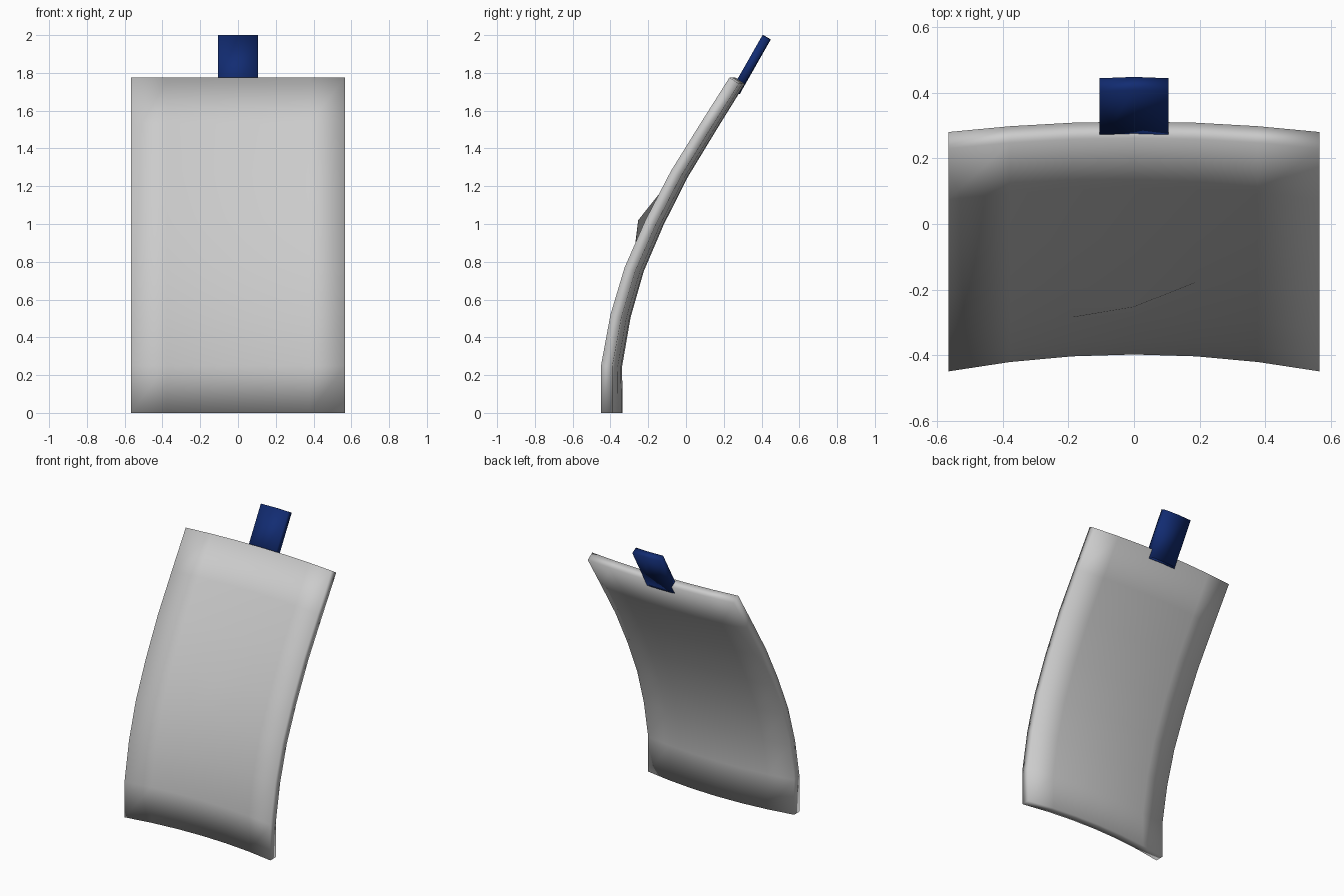
import bpy
import bmesh
from mathutils import Vector

cube = bpy.data.objects.get("Cube")
if cube:
    bpy.data.objects.remove(cube, do_unlink=True)


def material(name, rgb):
    m = bpy.data.materials.new(name)
    m.use_nodes = True
    m.diffuse_color = (*rgb, 1)
    m.node_tree.nodes["Principled BSDF"].inputs["Base Color"].default_value = (*rgb, 1)
    return m


grey = material("light grey", (0.6, 0.6, 0.6))
blue = material("dark blue", (0.006, 0.025, 0.17))


def curved_slab(name, profile, half_width, thickness, sag, cols, mat, bump=0):
    """Loft a slab along a (y, z) front profile, bowed backward across x."""
    pts = [Vector(p) for p in profile]
    last = len(pts) - 1
    bm = bmesh.new()
    rings = []
    for r, p in enumerate(pts):
        tangent = (pts[min(r + 1, last)] - pts[max(r - 1, 0)]).normalized()
        back = p + Vector((tangent.y, -tangent.x)) * thickness
        bow = sag[0] + (sag[1] - sag[0]) * r / last
        ring = []
        for layer, (y, z) in enumerate((p, back)):
            order = range(cols + 1) if layer == 0 else range(cols, -1, -1)
            for c in order:
                u = 2 * c / cols - 1
                ring.append(bm.verts.new((u * half_width, y + bow * (1 - u * u), z)))
        rings.append(ring)
    n = 2 * (cols + 1)
    # Front, sides and back
    for a, b in zip(rings, rings[1:]):
        for i in range(n):
            j = (i + 1) % n
            bm.faces.new((a[i], a[j], b[j], b[i]))
    # Bottom and top rims
    for ring in (rings[0], rings[-1]):
        for c in range(cols):
            bm.faces.new((ring[c], ring[c + 1], ring[n - 2 - c], ring[n - 1 - c]))
    bmesh.ops.recalc_face_normals(bm, faces=bm.faces[:])
    bm.normal_update()
    normals = [v.normal.copy() for v in bm.verts]
    # One raised point in the middle of the front, softened by the old normals
    if bump:
        rings[(last + 1) // 2][cols // 2].co.y -= bump
    mesh = bpy.data.meshes.new(name)
    bm.to_mesh(mesh)
    bm.free()
    mesh.materials.append(mat)
    mesh.shade_smooth()
    mesh.normals_split_custom_set_from_vertices(normals)
    obj = bpy.data.objects.new(name, mesh)
    bpy.context.collection.objects.link(obj)
    return obj


# Large curved panel
panel_profile = [(-0.45, 0), (-0.45, 0.25), (-0.40, 0.52), (-0.325, 0.77),
                 (-0.215, 1.02), (-0.08, 1.28), (0.075, 1.53), (0.23, 1.775)]
curved_slab("curved_panel", panel_profile, 0.567, 0.06, (0.055, 0.032), 6, grey, 0.08)

# Tab rising out of the top edge
curved_slab("top_tab", [(0.24, 1.71), (0.405, 2.0)], 0.106, 0.046, (0.004, 0.004), 2, blue)

# Thin strip where the tab shows through the back
curved_slab("back_slot", [(0.275, 1.692), (0.281, 1.702)], 0.088, 0.009, (0.002, 0.002), 2, blue)
